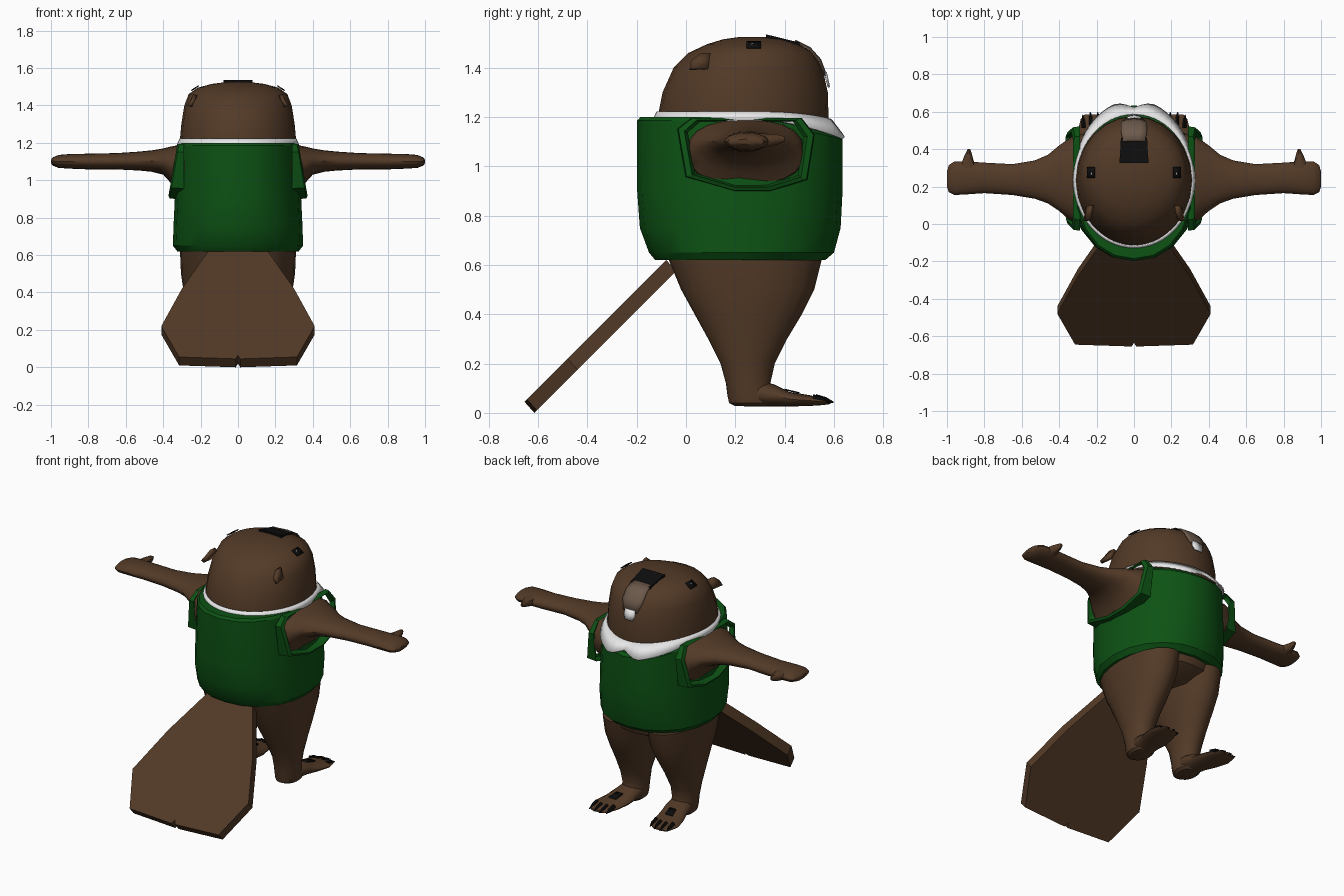
import bpy, bmesh, math
from math import sin, cos, pi
from mathutils import Vector
from mathutils.bvhtree import BVHTree

if "Cube" in bpy.data.objects:
    bpy.data.objects.remove(bpy.data.objects["Cube"])


def material(name, rgb):
    m = bpy.data.materials.new(name)
    m.use_nodes = True
    m.diffuse_color = (*rgb, 1)
    bsdf = m.node_tree.nodes["Principled BSDF"]
    bsdf.inputs["Base Color"].default_value = (*rgb, 1)
    bsdf.inputs["Roughness"].default_value = 0.9
    return m


BROWN = material("brown fur", (0.085, 0.042, 0.02))
GREEN = material("green cloth", (0.004, 0.085, 0.007))
WHITE = material("white", (0.8, 0.8, 0.8))
BLACK = material("black", (0.004, 0.004, 0.004))
TAUPE = material("muzzle taupe", (0.15, 0.1, 0.07))


def build(name, loops, mat, closed=True, caps=True, angle=35, solid=0):
    """Skin a list of point loops into one object."""
    bm = bmesh.new()
    rows = [[bm.verts.new(p) for p in loop] for loop in loops]
    n = len(rows[0])
    for a, b in zip(rows, rows[1:]):
        for i in range(n if closed else n - 1):
            j = (i + 1) % n
            bm.faces.new((a[i], a[j], b[j], b[i]))
    if caps:
        bm.faces.new(rows[0])
        bm.faces.new(rows[-1])
    bmesh.ops.recalc_face_normals(bm, faces=bm.faces)
    mesh = bpy.data.meshes.new(name)
    bm.to_mesh(mesh)
    bm.free()
    mesh.materials.append(mat)
    mesh.shade_smooth()
    mesh.set_sharp_from_angle(angle=math.radians(angle))
    ob = bpy.data.objects.new(name, mesh)
    bpy.context.collection.objects.link(ob)
    if solid:
        mod = ob.modifiers.new("thickness", 'SOLIDIFY')
        mod.thickness = solid
    return ob


def ring(axis, t, a0, a1, b0, b1, n=24, power=2.0):
    """Rounded cross-section spanning a0..a1 and b0..b1 at position t."""
    pts = []
    for i in range(n):
        c, s = cos(2 * pi * i / n), sin(2 * pi * i / n)
        a = (a0 + a1) / 2 + (a1 - a0) / 2 * math.copysign(abs(c) ** (2 / power), c)
        b = (b0 + b1) / 2 + (b1 - b0) / 2 * math.copysign(abs(s) ** (2 / power), s)
        pts.append(Vector({'X': (t, a, b), 'Y': (a, t, b), 'Z': (a, b, t)}[axis]))
    return pts


def mirror(loops, s):
    return [[Vector((p[0] * s, p[1], p[2])) for p in loop] for loop in loops]


SIDES = ((1, "left"), (-1, "right"))

# Head: height, half width, back, front
head_rows = [(1.1, .31, -.115, .575), (1.2, .312, -.115, .578), (1.3, .303, -.095, .575),
             (1.4, .287, -.05, .553), (1.46, .264, .01, .52), (1.495, .215, .085, .46),
             (1.515, .14, .15, .4), (1.525, .06, .22, .32)]
head = build("head", [ring('Z', z, -w, w, y0, y1) for z, w, y0, y1 in head_rows], BROWN)
tree = BVHTree.FromPolygons([v.co for v in head.data.vertices],
                            [p.vertices[:] for p in head.data.polygons])


def decal(name, rows, mat, lift=0.007):
    """Thin patch that follows the head surface."""
    out = []
    for row in rows:
        hits = [tree.find_nearest(Vector(p)) for p in row]
        out.append([h[0] + h[1] * lift for h in hits])
    return build(name, out, mat, closed=False, caps=False, solid=0.006)


# Torso
build("torso", [ring('Z', z, -w, w, y0, y1) for z, w, y0, y1 in
                [(.52, .22, .08, .42), (.58, .29, -.04, .53), (.65, .31, -.09, .56),
                 (1.1, .3, -.1, .55)]], BROWN)


# Vest, with its top edge sloping down towards the chest
def slope(p):
    if p.z > 1.1:
        p.z -= 0.075 * max(0, (p.y - 0.2) / 0.43) ** 1.5
    return p


vest_rows = [(.62, .325, -.125, .565), (.65, .348, -.15, .6), (.75, .345, -.187, .627),
             (.9, .338, -.198, .635), (1.185, .322, -.198, .635), (1.2, .312, -.185, .62),
             (1.2, .29, -.1, .56)]
build("vest", [[slope(p) for p in ring('Z', z, -w, w, y0, y1, 20, 2.15)]
               for z, w, y0, y1 in vest_rows], GREEN, angle=28)

# Armhole outline in side profile (y, z)
hole = [(.0, 1.14), (.05, 1.185), (.44, 1.185), (.485, 1.12), (.46, .96),
        (.33, .92), (.2, .92), (.03, .97)]


def hole_loop(scale, x_low, x_high):
    pts = []
    for y, z in hole:
        f = (z - .92) / .265
        pts.append((x_low + (x_high - x_low) * f, .24 + (y - .24) * scale,
                    min(1.06 + (z - 1.06) * scale, 1.195)))
    return pts


# Arm: distance out, y range, z range
arm_rows = [(.25, .0, .48, .92, 1.19), (.32, .01, .475, .93, 1.187), (.35, .025, .455, .975, 1.182),
            (.4, .07, .42, 1.03, 1.17), (.46, .11, .37, 1.045, 1.16), (.53, .135, .34, 1.052, 1.153),
            (.65, .155, .32, 1.058, 1.145), (.8, .165, .328, 1.058, 1.142),
            (.9, .158, .335, 1.062, 1.14), (.96, .155, .335, 1.066, 1.135),
            (.99, .17, .315, 1.078, 1.122), (1.0, .2, .28, 1.09, 1.11)]
thumb_rows = [(.3, .84, .93, 1.07, 1.135), (.345, .86, .915, 1.08, 1.132),
              (.38, .868, .9, 1.09, 1.128), (.4, .876, .89, 1.1, 1.12)]

# Leg: height, x range, y range
leg_rows = [(.62, .0, .31, -.07, .55), (.5, .015, .305, -.02, .52), (.4, .04, .29, .035, .47),
            (.3, .07, .275, .09, .41), (.2, .095, .26, .14, .36), (.12, .1, .25, .162, .342),
            (.07, .1, .25, .168, .36), (.04, .105, .245, .175, .36), (.027, .12, .23, .2, .34)]
# Foot: y position, x range, z range
foot_rows = [(.2, .12, .23, .028, .09), (.3, .1, .25, .025, .13), (.36, .105, .26, .025, .115),
             (.42, .11, .28, .026, .085), (.5, .125, .3, .028, .072), (.56, .15, .285, .032, .058),
             (.585, .17, .265, .036, .05)]

for s, side in SIDES:
    rim = [hole_loop(1.15, .29, .29), hole_loop(1.13, .365, .315),
           hole_loop(1.03, .372, .325), hole_loop(.97, .32, .31)]
    build(side + "_armhole_rim", mirror(rim, s), GREEN, caps=False, angle=25)
    build(side + "_arm", mirror([ring('X', *r, n=20, power=2.5 if r[0] < .34 else 2.0)
                                 for r in arm_rows], s), BROWN)
    build(side + "_thumb", mirror([ring('Y', *r, n=10) for r in thumb_rows], s), BROWN)
    build(side + "_leg", mirror([ring('Z', *r, n=20) for r in leg_rows], s), BROWN)
    build(side + "_foot", mirror([ring('Y', *r, n=16) for r in foot_rows], s), BROWN)

    # Black foot patch and claws
    patch = [[(.165, .4, .098), (.21, .4, .098)], [(.175, .46, .084), (.225, .46, .084)]]
    build(side + "_foot_patch", mirror(patch, s), BLACK, closed=False, caps=False, solid=.006)
    for k in range(4):
        x = .15 + .04 * k
        y = .505 + .025 * sin(pi * (k + .5) / 4)
        claw = [ring('Y', y, x - .012, x + .012, .045, .076, n=8),
                ring('Y', y + .04, x - .01, x + .012, .04, .064, n=8),
                ring('Y', y + .07, x + .002, x + .006, .04, .046, n=8)]
        build(side + "_claw_%d" % (k + 1), mirror(claw, s), BLACK)

    # Eye with a small highlight
    eye = [[(.21 * s, y, 1.51), (.25 * s, y, 1.48)] for y in (.245, .305)]
    decal(side + "_eye", eye, BLACK)
    glint = [[(.225 * s, y, 1.5), (.242 * s, y, 1.485)] for y in (.265, .29)]
    decal(side + "_eye_glint", glint, WHITE, .01)

    # Small ear flap
    ear = [[(.26, .09, 1.4), (.235, .1, 1.46)], [(.265, .05, 1.4), (.24, .06, 1.46)],
           [(.272, .015, 1.4), (.25, .02, 1.43)]]
    build(side + "_ear", mirror(ear, s), BROWN, closed=False, caps=False, solid=.02)

# Muzzle, teeth and nose
decal("muzzle", [[(x, y, z) for x in (-w, -w / 2, 0, w / 2, w)] for y, z, w in
                 ((.44, 1.5, .06), (.5, 1.475, .07), (.54, 1.43, .07), (.57, 1.37, .05))],
      TAUPE, .012)
decal("teeth", [[(x, .58, z) for x in (-w, 0, w)] for z, w in
                ((1.385, .035), (1.35, .04), (1.32, .025))], WHITE, .014)
nose_plan = [(-.078, .325, 1.535), (.078, .325, 1.535), (.07, .46, 1.502), (-.07, .46, 1.502)]
build("nose", [[(x, y, z - d) for x, y, z in nose_plan] for d in (.035, 0)], BLACK)

# Collar: a band that widens into two points at the chest
inner, outer = [], []
COUNT = 64
for i in range(COUNT):
    t = 2 * pi * i / COUNT
    a = min(t, 2 * pi - t)
    front = max(0, cos(a)) ** 3
    if a < .25:
        point = .35 + .65 * a / .25
    else:
        point = max(0, 1 - (a - .25) / .95)
    out = .015 + .055 * point
    drop = .035 + .055 * point
    inner.append((.313 * sin(t), .235 + .355 * cos(t), 1.222 - .03 * front))
    outer.append(((.313 + out) * sin(t), .235 + (.355 + out) * cos(t),
                  1.222 - .022 * front - drop))
build("collar", [inner, outer], WHITE, caps=False, solid=.008)

# Flat paddle tail, sloping down to the ground: height and half width
tail_rows = [(.62, .16), (.42, .3), (.22, .41), (.055, .315)]
outline = [(w, z) for z, w in tail_rows] + [(.012, .045), (0, .065), (-.012, .045)]
outline += [(-w, z) for z, w in reversed(tail_rows)]
top = [(x, -.08 - (.62 - z) * 1.0, z) for x, z in outline]
build("tail", [top, [(x, y + .04, z - .045) for x, y, z in top]], BROWN, angle=20)
